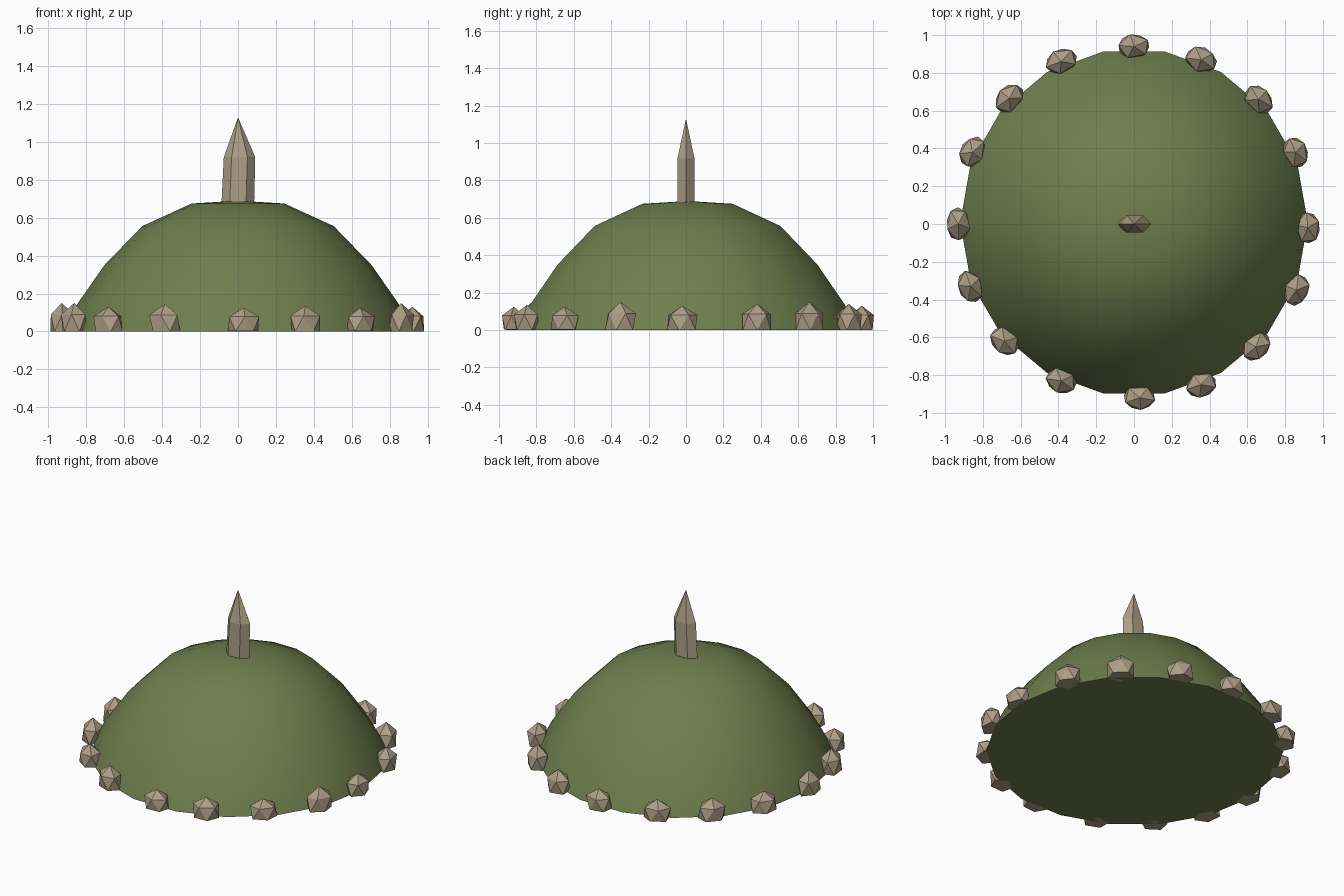
import bpy, bmesh, math, random
from mathutils import Vector, Matrix

if "Cube" in bpy.data.objects:
    bpy.data.objects.remove(bpy.data.objects["Cube"])

random.seed(4)


def material(name, color):
    m = bpy.data.materials.new(name)
    m.diffuse_color = (*color, 1)
    m.use_nodes = True
    m.node_tree.nodes["Principled BSDF"].inputs["Base Color"].default_value = m.diffuse_color
    return m


grass = material("grass", (0.16, 0.21, 0.075))
stone = material("stone", (0.42, 0.35, 0.24))


def finish(bm, name, mat):
    bmesh.ops.recalc_face_normals(bm, faces=bm.faces)
    me = bpy.data.meshes.new(name)
    bm.to_mesh(me)
    bm.free()
    me.materials.append(mat)
    ob = bpy.data.objects.new(name, me)
    bpy.context.collection.objects.link(ob)
    return ob


def loft(rings, tip):
    """Stack rings of points, cap the bottom and close at a tip point."""
    bm = bmesh.new()
    rows = [[bm.verts.new(p) for p in r] for r in rings]
    n = len(rows[0])
    bm.faces.new(rows[0])
    for a, b in zip(rows, rows[1:]):
        for i in range(n):
            j = (i + 1) % n
            bm.faces.new((a[i], a[j], b[j], b[i]))
    top = bm.verts.new(tip)
    for i in range(n):
        bm.faces.new((rows[-1][i], rows[-1][(i + 1) % n], top))
    return bm


def ellipse(rx, ry, z, n, cx=0, cy=0):
    return [(cx + rx * math.cos(math.tau * i / n), cy + ry * math.sin(math.tau * i / n), z)
            for i in range(n)]


# Grassy mound: smooth 18-sided dome
profile = [(0.92, 0), (0.855, 0.135), (0.705, 0.35), (0.505, 0.556), (0.245, 0.675)]
mound = finish(loft([ellipse(r, r, z, 18, 0, 0.008) for r, z in profile], (0, 0.008, 0.69)),
               "mound", grass)
bpy.context.view_layer.objects.active = mound
mound.select_set(True)
bpy.ops.object.shade_smooth_by_angle(angle=math.radians(40))

# Pointed standing stone on the summit
finish(loft([ellipse(0.087, 0.053, 0.62, 6, -0.003), ellipse(0.083, 0.052, 0.92, 6, 0.008)],
            (0, 0, 1.13)), "standing_stone", stone)

# Ring of kerb stones: x, y, top height
kerb = [(0, .94, .13), (.355, .87, .14), (.66, .66, .15), (.855, .38, .14),
        (.92, -.02, .13), (.86, -.35, .15), (.645, -.65, .125), (.355, -.85, .135),
        (.03, -.92, .125), (-.385, -.83, .145), (-.685, -.62, .13), (-.865, -.33, .15),
        (-.93, 0, .15), (-.855, .38, .13), (-.66, .665, .14), (-.385, .86, .13)]
for k, (x, y, top) in enumerate(kerb):
    bm = bmesh.new()
    bmesh.ops.create_icosphere(bm, subdivisions=1, radius=1)
    spin = Matrix.Rotation(random.uniform(0, math.tau), 3, 'Z')
    turn = Matrix.Rotation(math.atan2(y, x), 3, 'Z')
    for v in bm.verts:
        c = (spin @ v.co) * random.uniform(0.95, 1.05)
        c = turn @ Vector((c.x * 0.072, c.y * 0.094, 0))
        h = 0.04 + v.co.z * (top - 0.04)
        v.co = (x + c.x, y + c.y, max(0, h))
    finish(bm, f"kerb_stone_{k + 1}", stone)
